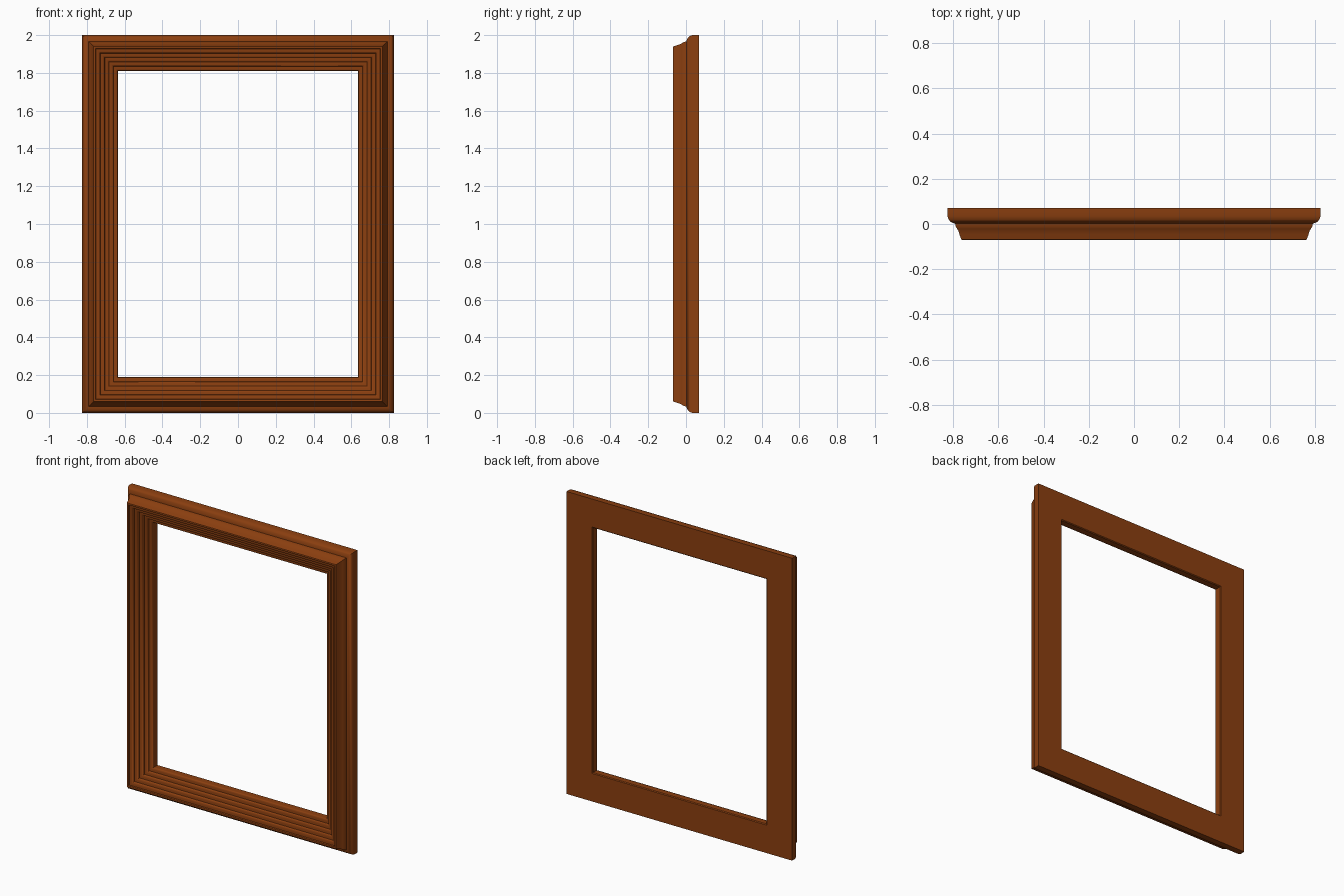
import bpy, bmesh

if "Cube" in bpy.data.objects:
    bpy.data.objects.remove(bpy.data.objects["Cube"])

wood = bpy.data.materials.new("warm brown wood")
wood.diffuse_color = (0.26, 0.05, 0.005, 1)
wood.use_nodes = True
wood.node_tree.nodes["Principled BSDF"].inputs["Base Color"].default_value = wood.diffuse_color

HALF_W, HEIGHT = 0.825, 2.0

# Moulding cross-section: (inset from the outer edge, y)
profile = [(0.0, 0.07), (0.0, 0.035), (0.005, 0.02), (0.013, 0.01),
           (0.025, 0.004), (0.034, 0.002), (0.036, -0.010), (0.043, -0.022),
           (0.048, -0.030), (0.053, -0.047), (0.057, -0.058), (0.060, -0.068),
           (0.064, -0.07), (0.071, -0.068)]
# Stepped rounded beads running down to the inner lip
steps = 5
d0, y0, d1, y1 = 0.073, -0.058, 0.19, 0.03
for i in range(steps):
    d = d0 + (d1 - d0) * i / steps
    y = y0 + (y1 - y0) * i / steps
    w, h = (d1 - d0) / steps, (y1 - y0) / steps
    profile += [(d, y), (d + w * 0.55, y + h * 0.08),
                (d + w * 0.85, y + h * 0.3), (d + w * 0.97, y + h * 0.7)]
profile += [(0.19, 0.03), (0.19, 0.065), (0.185, 0.07)]

# Sweep the section round the four mitred corners
bm = bmesh.new()
rings = []
for sx, top in ((-1, 0), (1, 0), (1, 1), (-1, 1)):
    rings.append([bm.verts.new((sx * (HALF_W - d), y, HEIGHT - d if top else d))
                  for d, y in profile])
n = len(profile)
for c in range(4):
    a, b = rings[c], rings[(c + 1) % 4]
    for i in range(n):
        j = (i + 1) % n
        bm.faces.new((a[i], b[i], b[j], a[j]))
bmesh.ops.recalc_face_normals(bm, faces=bm.faces)
mesh = bpy.data.meshes.new("picture_frame")
bm.to_mesh(mesh)
bm.free()
mesh.materials.append(wood)
frame = bpy.data.objects.new("picture_frame", mesh)
bpy.context.collection.objects.link(frame)

# Smooth mouldings, sharp steps and mitres
bpy.context.view_layer.objects.active = frame
frame.select_set(True)
bpy.ops.object.shade_smooth_by_angle(angle=0.7)
